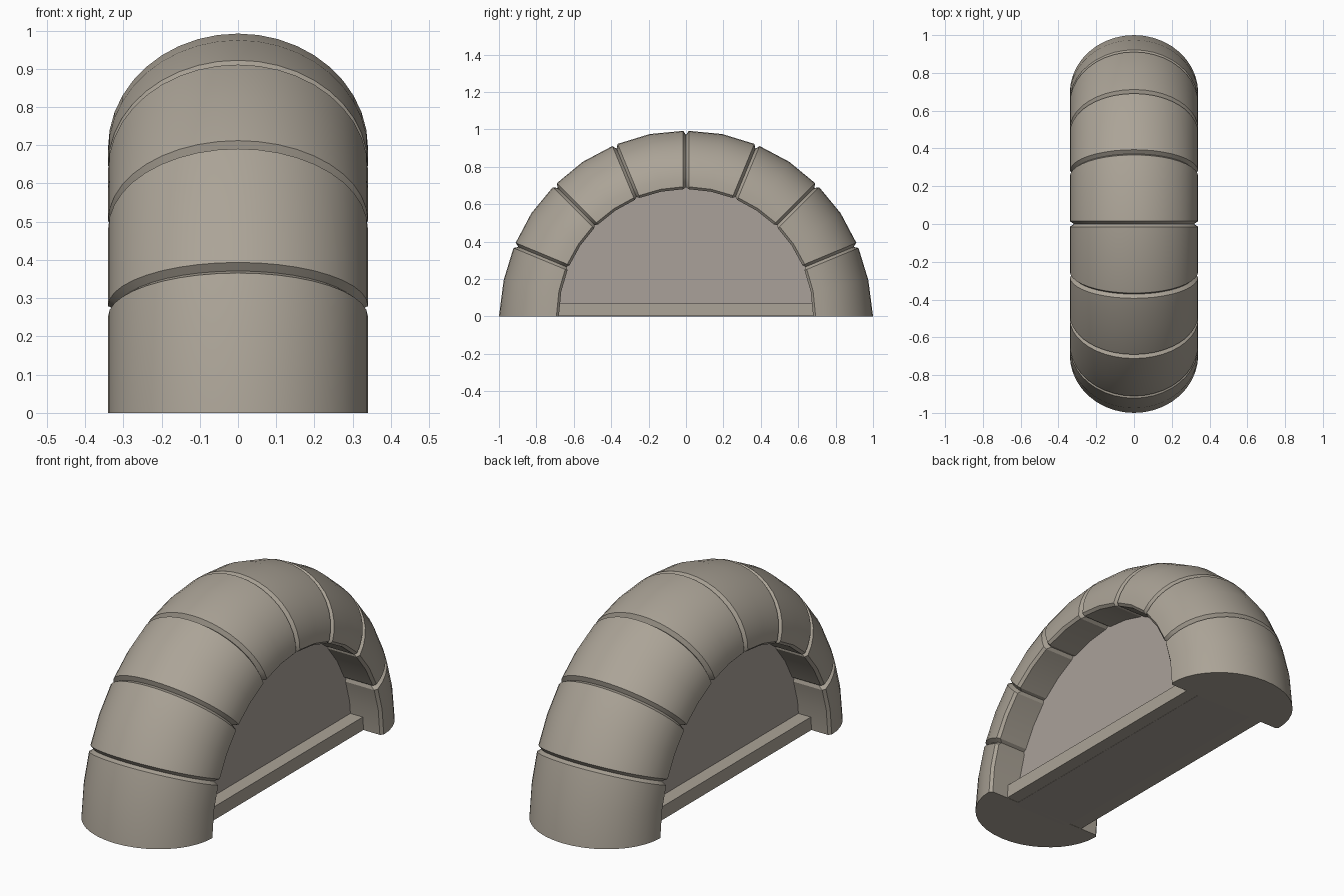
import bpy, bmesh, math

if "Cube" in bpy.data.objects:
    bpy.data.objects.remove(bpy.data.objects["Cube"])

# ---- colours ----
def material(name, rgb):
    m = bpy.data.materials.new(name)
    m.diffuse_color = (*rgb, 1)
    m.use_nodes = True
    m.node_tree.nodes["Principled BSDF"].inputs["Base Color"].default_value = m.diffuse_color
    return m

STONE = material("warm_grey_stone", (0.41, 0.37, 0.31))
PLASTER = material("pale_grey_panel", (0.40, 0.355, 0.32))

SEGMENTS = 8
STEP = math.pi / SEGMENTS
ARC = 20
R_IN = 0.68          # inner radius of the arch
HALF_W = 0.34        # half width of the arch


def finish(bm, name, mat, smooth=False):
    bmesh.ops.recalc_face_normals(bm, faces=bm.faces)
    mesh = bpy.data.meshes.new(name)
    bm.to_mesh(mesh)
    bm.free()
    ob = bpy.data.objects.new(name, mesh)
    bpy.context.collection.objects.link(ob)
    mesh.materials.append(mat)
    if smooth:
        bpy.ops.object.select_all(action='DESELECT')
        ob.select_set(True)
        bpy.context.view_layer.objects.active = ob
        bpy.ops.object.shade_smooth_by_angle(angle=math.radians(28))
    return ob


def section(inset, r_out):
    """D-shaped cross-section as (x, radius) points, flat side inwards."""
    w, base = HALF_W - inset, R_IN + 0.5 * inset
    start = base + 0.013
    height = r_out - inset - start
    pts = [(-w + 0.013, base), (w - 0.013, base)]
    for i in range(ARC + 1):
        a = math.pi * i / ARC
        pts.append((w * math.cos(a), start + height * math.sin(a)))
    return pts


# ---- segmented arch: one loft with a V groove at every joint ----
rings = [(0, 0, 0, 1.0)]                      # angle, shift along arch, inset, outer radius
for k in range(SEGMENTS):
    if k:
        rings.append((k * STEP, 0, 0.022, 0.992))
        rings.append((k * STEP, 0.015, 0, 0.992))
    rings.append(((k + 0.5) * STEP, 0, 0, 0.994))
    if k < SEGMENTS - 1:
        rings.append(((k + 1) * STEP, -0.015, 0, 0.992))
rings.append((math.pi, 0, 0, 1.0))

bm = bmesh.new()
loops = []
for ang, shift, inset, r_out in rings:
    c, s = math.cos(ang), math.sin(ang)
    loops.append([bm.verts.new((x, r * c - shift * s, r * s + shift * c))
                  for x, r in section(inset, r_out)])
for a, b in zip(loops, loops[1:]):
    n = len(a)
    for i in range(n):
        j = (i + 1) % n
        bm.faces.new((a[i], a[j], b[j], b[i]))
bm.faces.new(loops[0])
bm.faces.new(loops[-1])
finish(bm, "segmented_arch", STONE, smooth=True)

# ---- half-round panel filling the arch ----
bm = bmesh.new()
outline = [(0.71 * math.cos(i * STEP / 2), 0.71 * math.sin(i * STEP / 2))
           for i in range(2 * SEGMENTS + 1)]
sides = [[bm.verts.new((x, y, z)) for y, z in outline] for x in (-0.165, 0.165)]
n = len(outline)
for i in range(n):
    j = (i + 1) % n
    bm.faces.new((sides[0][i], sides[0][j], sides[1][j], sides[1][i]))
for side in sides:
    bm.faces.new(side)
finish(bm, "infill_panel", PLASTER)

# ---- sill along the bottom ----
bm = bmesh.new()
bmesh.ops.create_cube(bm, size=1)
for v in bm.verts:
    v.co = (v.co.x * 0.47, v.co.y * 1.40, (v.co.z + 0.5) * 0.068 + 0.001)
finish(bm, "bottom_sill", STONE)
